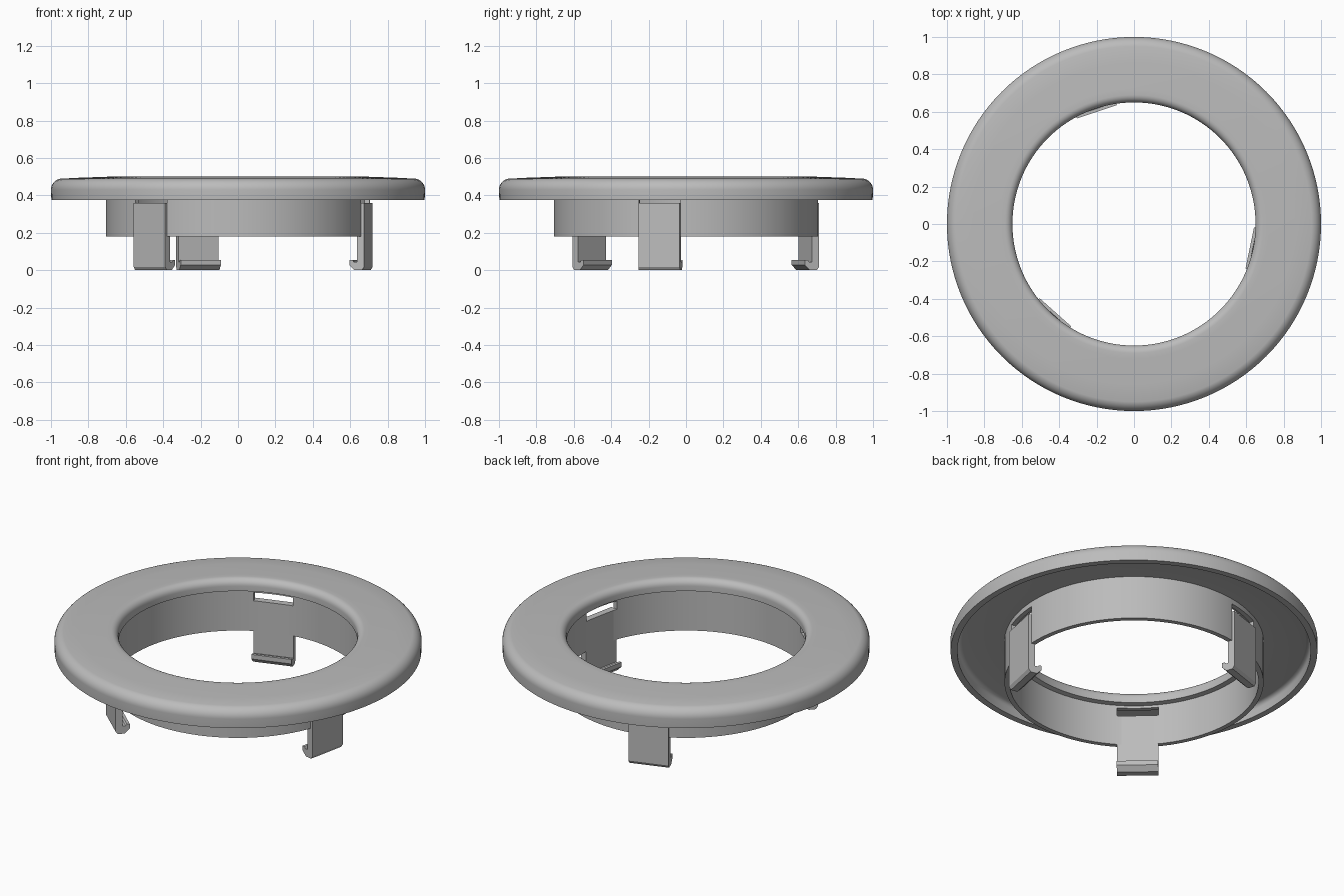
import bpy, bmesh, math
from mathutils import Matrix

cube = bpy.data.objects.get("Cube")
if cube:
    bpy.data.objects.remove(cube, do_unlink=True)

SEGMENTS = 128
CLIP_ANGLES = [-11.7, 108.3, 228.3]
CLIP_WIDTH = 0.226

grey = bpy.data.materials.new("light grey plastic")
grey.use_nodes = True
grey.diffuse_color = (0.5, 0.5, 0.5, 1)
grey.node_tree.nodes["Principled BSDF"].inputs["Base Color"].default_value = (0.5, 0.5, 0.5, 1)


def make_object(name, bm):
    bmesh.ops.recalc_face_normals(bm, faces=bm.faces)
    mesh = bpy.data.meshes.new(name)
    bm.to_mesh(mesh)
    bm.free()
    mesh.materials.append(grey)
    obj = bpy.data.objects.new(name, mesh)
    bpy.context.collection.objects.link(obj)
    return obj


def select_only(obj):
    bpy.ops.object.select_all(action='DESELECT')
    obj.select_set(True)
    bpy.context.view_layer.objects.active = obj


def arc(cx, cz, radius, start, end, steps):
    """Points of a rounded corner in the profile plane."""
    turns = [math.radians(start + (end - start) * i / steps) for i in range(steps + 1)]
    return [(cx + radius * math.cos(t), cz + radius * math.sin(t)) for t in turns]


def lathe(name, profile):
    """Spin a closed (radius, height) profile around the z axis."""
    bm = bmesh.new()
    rings = []
    for i in range(SEGMENTS):
        a = 2 * math.pi * i / SEGMENTS
        rings.append([bm.verts.new((r * math.cos(a), r * math.sin(a), z)) for r, z in profile])
    for i, ring in enumerate(rings):
        after = rings[(i + 1) % SEGMENTS]
        for j in range(len(profile)):
            k = (j + 1) % len(profile)
            bm.faces.new((ring[j], after[j], after[k], ring[k]))
    return make_object(name, bm)


def prism(name, profile, width, angle):
    """Extrude a (radius, height) profile sideways and turn it to its angle."""
    bm = bmesh.new()
    face = bm.faces.new([bm.verts.new((r, -width / 2, z)) for r, z in profile])
    moved = bmesh.ops.extrude_face_region(bm, geom=[face])["geom"]
    verts = [v for v in moved if isinstance(v, bmesh.types.BMVert)]
    bmesh.ops.translate(bm, verts=verts, vec=(0, width, 0))
    bmesh.ops.transform(bm, matrix=Matrix.Rotation(math.radians(angle), 4, 'Z'), verts=bm.verts)
    return make_object(name, bm)


# Wide flange with a rounded rim and hollow underside, joined to the collar
ring_profile = (
    [(0.705, 0.18), (0.705, 0.44)]
    + arc(0.935, 0.415, 0.025, 90, 0, 4)
    + [(0.962, 0.375), (0.998, 0.375)]
    + arc(0.94, 0.43, 0.06, 0, 80, 8)
    + [(0.86, 0.494), (0.72, 0.499)]
    + arc(0.69, 0.46, 0.04, 90, 180, 6)
    + [(0.65, 0.43), (0.678, 0.425), (0.678, 0.18)]
)
ring = lathe("flange_and_collar", ring_profile)

# Small slots through the collar above each clip
slot_profile = [(0.60, 0.36), (0.73, 0.36), (0.73, 0.41), (0.60, 0.41)]
for angle in CLIP_ANGLES:
    cutter = prism("slot_cutter", slot_profile, CLIP_WIDTH, angle)
    cutter.hide_render = True
    cut = ring.modifiers.new("slot", 'BOOLEAN')
    cut.operation = 'DIFFERENCE'
    cut.solver = 'EXACT'
    cut.object = cutter
    select_only(ring)
    bpy.ops.object.modifier_apply(modifier=cut.name)
    bpy.data.objects.remove(cutter, do_unlink=True)

select_only(ring)
bpy.ops.object.shade_smooth_by_angle(angle=math.radians(35))

# Three flat snap clips with inward hooks
clip_profile = [
    (0.712, 0.36), (0.712, 0.018), (0.70, 0), (0.66, 0), (0.632, 0.028),
    (0.632, 0.055), (0.648, 0.055), (0.655, 0.045), (0.672, 0.045), (0.672, 0.36),
]
for number, angle in enumerate(CLIP_ANGLES, 1):
    prism(f"snap_clip_{number}", clip_profile, CLIP_WIDTH, angle)
